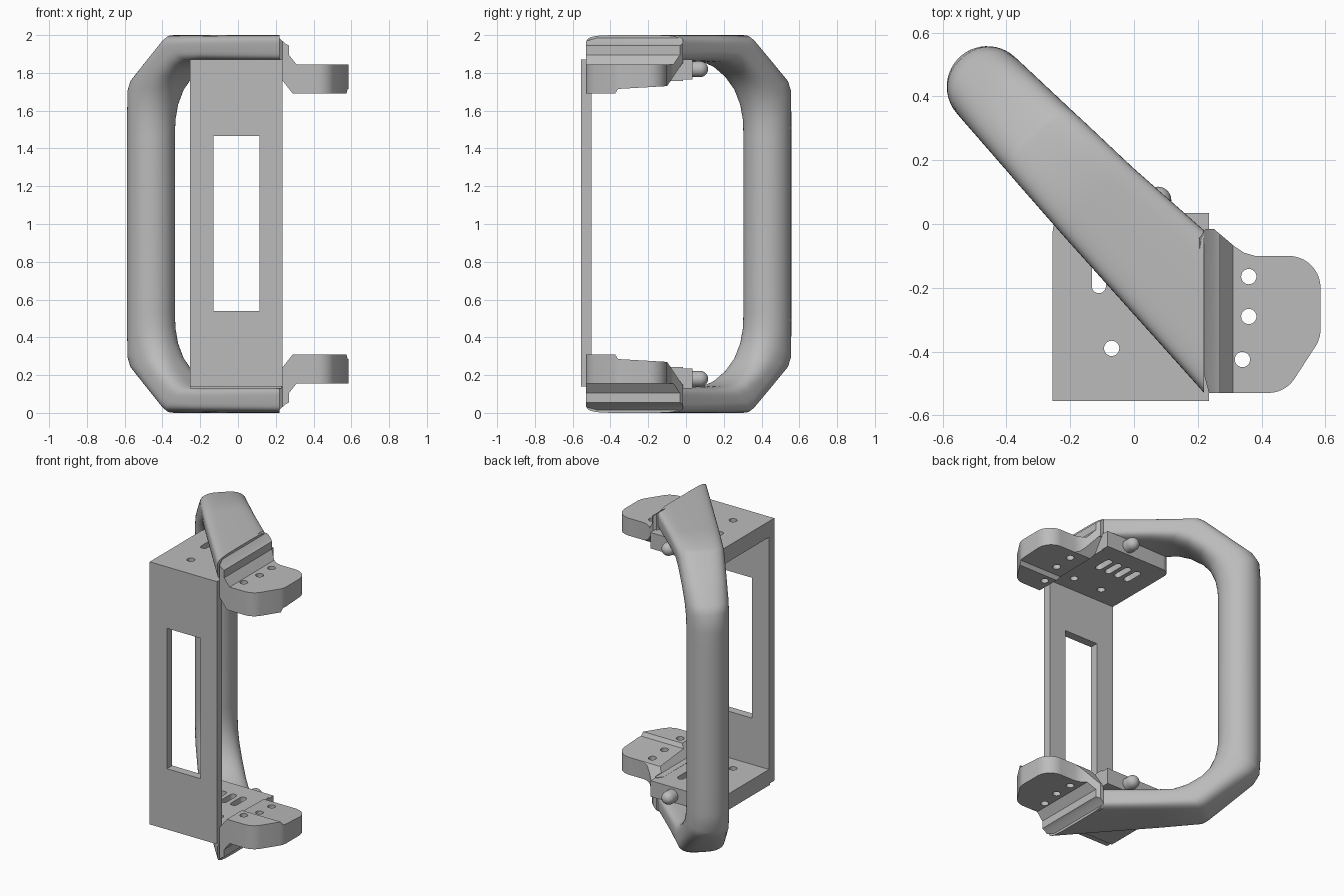
import bpy, bmesh, math
from mathutils import Vector

cube = bpy.data.objects.get("Cube")
if cube:
    bpy.data.objects.remove(cube, do_unlink=True)

grey = bpy.data.materials.new("grey plastic")
grey.use_nodes = True
grey.diffuse_color = (0.5, 0.5, 0.5, 1)
grey.node_tree.nodes["Principled BSDF"].inputs["Base Color"].default_value = (0.5, 0.5, 0.5, 1)

MID = Vector((0, 0, 1))   # mirror centre of the upper and lower halves


def finish(name, bm):
    """Turn a bmesh in world space into an object whose origin is the mirror centre."""
    bmesh.ops.recalc_face_normals(bm, faces=bm.faces)
    bmesh.ops.translate(bm, verts=bm.verts, vec=-MID)
    mesh = bpy.data.meshes.new(name)
    bm.to_mesh(mesh)
    bm.free()
    mesh.materials.append(grey)
    obj = bpy.data.objects.new(name, mesh)
    bpy.context.collection.objects.link(obj)
    obj.location = MID
    return obj


def prism(name, points, start, step):
    """Extrude a closed outline; start maps a 2D point to 3D."""
    bm = bmesh.new()
    face = bm.faces.new([bm.verts.new(start(*p)) for p in points])
    new = bmesh.ops.extrude_face_region(bm, geom=[face])["geom"]
    bmesh.ops.translate(bm, vec=step, verts=[v for v in new if isinstance(v, bmesh.types.BMVert)])
    return finish(name, bm)


def slab(name, points, z0, z1):
    return prism(name, points, lambda x, y: (x, y, z0), (0, 0, z1 - z0))


def rect(x0, x1, y0, y1):
    return [(x0, y0), (x1, y0), (x1, y1), (x0, y1)]


def arc(cx, cy, r, a0, a1, n=10):
    angles = [math.radians(a0 + (a1 - a0) * i / n) for i in range(n + 1)]
    return [(cx + r * math.cos(a), cy + r * math.sin(a)) for a in angles]


def activate(obj):
    bpy.ops.object.select_all(action="DESELECT")
    obj.select_set(True)
    bpy.context.view_layer.objects.active = obj


def boolean(obj, cutter, operation="DIFFERENCE"):
    mod = obj.modifiers.new("cut", "BOOLEAN")
    mod.operation, mod.object, mod.solver = operation, cutter, "EXACT"
    activate(obj)
    bpy.ops.object.modifier_apply(modifier=mod.name)
    bpy.data.objects.remove(cutter, do_unlink=True)


def drill(obj, x, y, r=0.024, length=0.0):
    """Round hole, or a slot along y when a length is given."""
    h = length / 2
    outline = arc(x, y + h, r, 0, 180) + arc(x, y - h, r, 180, 360)
    if not length:
        outline = arc(x, y, r, 0, 345, 23)
    boolean(obj, slab("cutter", outline, 1.6, 2.1))


def mirror_down(obj):
    mod = obj.modifiers.new("lower half", "MIRROR")
    mod.use_axis = (False, False, True)
    mod.use_clip = True
    activate(obj)
    bpy.ops.object.shade_smooth_by_angle(angle=math.radians(30))


# Front plate with its window
front = prism("front_plate", rect(-0.255, 0.235, 0.14, 1.87),
              lambda x, z: (x, -0.555, z), (0, 0.055, 0))
boolean(front, prism("cutter", rect(-0.13, 0.115, 0.54, 1.465),
                     lambda x, z: (x, -0.7, z), (0, 0.4, 0)))

# Shelves, rounded at the rear, with slots and screw holes
shelf = slab("shelf", [(-0.255, -0.51), (0.235, -0.51), (0.235, 0.035)]
             + arc(-0.195, -0.025, 0.06, 90, 180), 1.765, 1.87)
for i in range(4):
    drill(shelf, -0.11 + 0.073 * i, -0.15, 0.022, 0.09)
for x in (-0.07, 0.14):
    drill(shelf, x, -0.39)
mirror_down(shelf)

# Side ears: plan outline intersected with the stepped front profile
plan = [(0.2, -0.4), (0.235, -0.53), (0.42, -0.53)]
plan += arc(0.42, -0.43, 0.1, -80, -35, 6)
plan += arc(0.485, -0.33, 0.1, -30, 0, 5) + arc(0.485, -0.2, 0.1, 0, 90)
plan += [(0.38, -0.1), (0.345, -0.09), (0.315, -0.07), (0.25, -0.015), (0.225, -0.015), (0.2, -0.05)]
ear = slab("side_ear", plan, 1.6, 2.1)
profile = [(0.19, 1.765), (0.235, 1.76), (0.29, 1.69), (0.7, 1.69), (0.7, 1.845), (0.31, 1.845),
           (0.27, 1.895), (0.27, 1.945), (0.25, 1.955), (0.205, 1.998), (0.19, 1.998)]
boolean(ear, prism("cutter", profile, lambda x, z: (x, -0.8, z), (0, 1, 0)), "INTERSECT")
relief = [(-0.375, 1.6), (-0.375, 1.69), (-0.36, 1.715), (-0.1, 1.73), (-0.02, 1.85), (0.1, 1.85), (0.1, 1.6)]
boolean(ear, prism("cutter", relief, lambda y, z: (0.237, y, z), (0.6, 0, 0)))
for x, y in ((0.36, -0.165), (0.36, -0.29), (0.34, -0.425)):
    drill(ear, x, y)
mirror_down(ear)

# Rounded pegs behind the shelves
bm = bmesh.new()
bmesh.ops.create_uvsphere(bm, u_segments=24, v_segments=12, radius=0.042)
for v in bm.verts:
    v.co = Vector((v.co.x, v.co.z, v.co.y))
    if v.co.y < -0.001:
        v.co.y -= 0.08
bmesh.ops.translate(bm, verts=bm.verts, vec=(0.075, 0.075, 1.82))
mirror_down(finish("rear_peg", bm))

# Handle: (inner distance, inner z, outer distance, outer z, roundness)
stations = [(0, 1.862, 0, 2.0, 5), (0.45, 1.862, 0.5, 2.0, 4), (0.58, 1.855, 0.76, 2.0, 3.4),
            (0.67, 1.825, 0.79, 1.985, 3.2), (0.75, 1.77, 0.93, 1.873, 2.8),
            (0.80, 1.705, 1.07, 1.762, 2.5), (0.835, 1.62, 1.1, 1.715, 2.2),
            (0.85, 1.54, 1.107, 1.6, 2), (0.853, 1.47, 1.107, 1.47, 2), (0.853, 1, 1.107, 1, 2)]
origin = Vector((0.22, -0.275, 0))
along = Vector((-0.694, 0.72, 0))
across = Vector((0.72, 0.694, 0))
SIDES = 48
bm = bmesh.new()
rings = []
for i, (s0, z0, s1, z1, power) in enumerate(stations):
    inner = origin + along * s0 + Vector((0, 0, z0))
    outer = origin + along * s1 + Vector((0, 0, z1))
    centre, half = (inner + outer) / 2, (outer - inner) / 2
    share = min((s0 + s1) / 2 / 0.98, 1)
    wide = across * (0.177 - 0.05 * share) if i else Vector((0, 0.255, 0))
    ring = []
    for k in range(SIDES):
        a = math.tau * (k + 0.5) / SIDES
        c, s = math.cos(a), math.sin(a)
        px = math.copysign(abs(c) ** (2 / power), c)
        py = math.copysign(abs(s) ** (2 / power), s)
        ring.append(bm.verts.new(centre + wide * px + half * py))
    rings.append(ring)
for a, b in zip(rings, rings[1:]):
    for k in range(SIDES):
        n = (k + 1) % SIDES
        bm.faces.new((a[k], a[n], b[n], b[k]))
bm.faces.new(rings[0])
mirror_down(finish("handle", bm))
